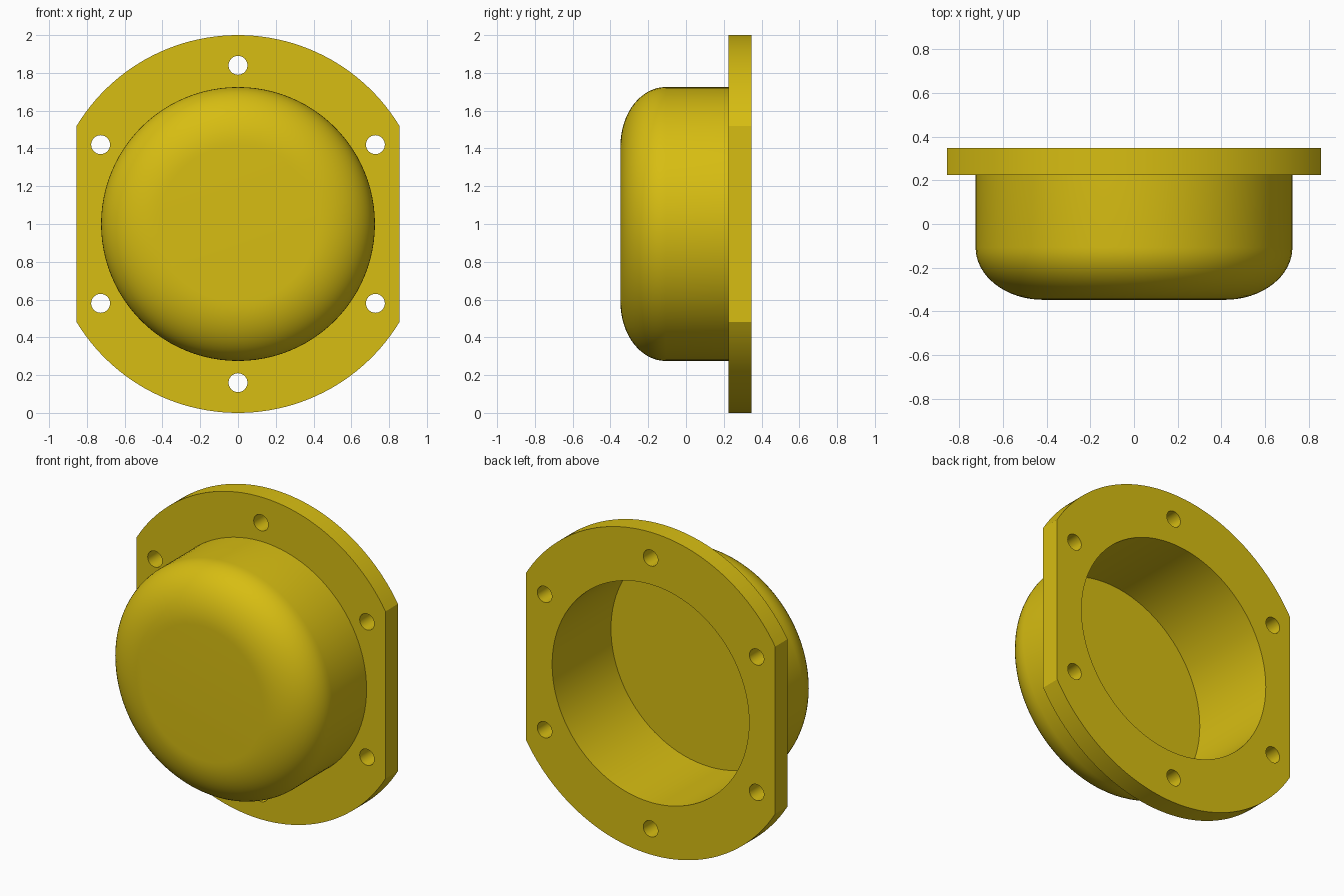
import bpy, bmesh
from math import sin, cos, pi, radians, sqrt, asin
from mathutils import Vector

cube = bpy.data.objects.get("Cube")
if cube:
    bpy.data.objects.remove(cube, do_unlink=True)

BACK, FLANGE_FRONT, NOSE = 0.347, 0.225, -0.347
FLOOR = -0.23
BORE, CUP = 0.676, 0.725
SEGMENTS = 96
CENTRE = Vector((0, 0, 1))

yellow = bpy.data.materials.new("golden yellow")
yellow.use_nodes = True
colour = (0.68, 0.51, 0.006, 1)
yellow.diffuse_color = colour
bsdf = next(n for n in yellow.node_tree.nodes if n.type == 'BSDF_PRINCIPLED')
bsdf.inputs["Base Color"].default_value = colour


def finish(name, bm):
    """Turn the bmesh into a smooth object with sharp edges kept."""
    bmesh.ops.remove_doubles(bm, verts=bm.verts, dist=0.0001)
    mesh = bpy.data.meshes.new(name)
    bm.to_mesh(mesh)
    bm.free()
    mesh.materials.append(yellow)
    obj = bpy.data.objects.new(name, mesh)
    bpy.context.collection.objects.link(obj)
    bpy.ops.object.select_all(action='DESELECT')
    obj.select_set(True)
    bpy.context.view_layer.objects.active = obj
    bpy.ops.object.shade_smooth_by_angle(angle=radians(30))
    return obj


def circle(radius, count, x=0, z=0):
    return [(x + radius * cos(2 * pi * i / count), z + radius * sin(2 * pi * i / count))
            for i in range(count)]


def arc(start, end, count):
    return [(cos(start + (end - start) * i / count), sin(start + (end - start) * i / count))
            for i in range(count + 1)]


# Flange: round plate with two flat sides, a central bore and six bolt holes
half_width = 0.855
corner = asin(sqrt(1 - half_width ** 2))
outline = arc(corner, pi - corner, 48) + arc(pi + corner, 2 * pi - corner, 48)
loops = [outline, circle(BORE, SEGMENTS)]
for i in range(6):
    angle = radians(30 + 60 * i)
    loops.append(circle(0.05, 32, 0.84 * cos(angle), 0.84 * sin(angle)))

bm = bmesh.new()
for loop in loops:
    verts = [bm.verts.new((x, BACK, z + 1)) for x, z in loop]
    for a, b in zip(verts, verts[1:] + verts[:1]):
        bm.edges.new((a, b))
bmesh.ops.triangle_fill(bm, use_beauty=True, edges=bm.edges[:], normal=(0, 1, 0))
extruded = bmesh.ops.extrude_face_region(bm, geom=bm.faces[:], use_keep_orig=True)
new_verts = [g for g in extruded["geom"] if isinstance(g, bmesh.types.BMVert)]
bmesh.ops.translate(bm, verts=new_verts, vec=(0, FLANGE_FRONT - BACK, 0))
bmesh.ops.recalc_face_normals(bm, faces=bm.faces[:])
finish("flange", bm)

# Cup: lathed rounded nose outside, straight-walled pocket inside
round_r, round_y = 0.31, 0.24
profile = [(0, NOSE)]
for i in range(17):
    t = pi / 2 * (1 - i / 16)
    profile.append((CUP - round_r + round_r * cos(t), NOSE + round_y - round_y * sin(t)))
profile += [(CUP, FLANGE_FRONT), (BORE, FLANGE_FRONT), (BORE, FLOOR), (0, FLOOR)]

bm = bmesh.new()
verts = [bm.verts.new((r, y, 1)) for r, y in profile]
edges = [bm.edges.new(pair) for pair in zip(verts, verts[1:])]
bmesh.ops.spin(bm, geom=verts + edges, cent=CENTRE, axis=(0, 1, 0),
               angle=2 * pi, steps=SEGMENTS, use_duplicate=False)
bmesh.ops.remove_doubles(bm, verts=bm.verts, dist=0.0001)
bmesh.ops.recalc_face_normals(bm, faces=bm.faces[:])
finish("cup", bm)
